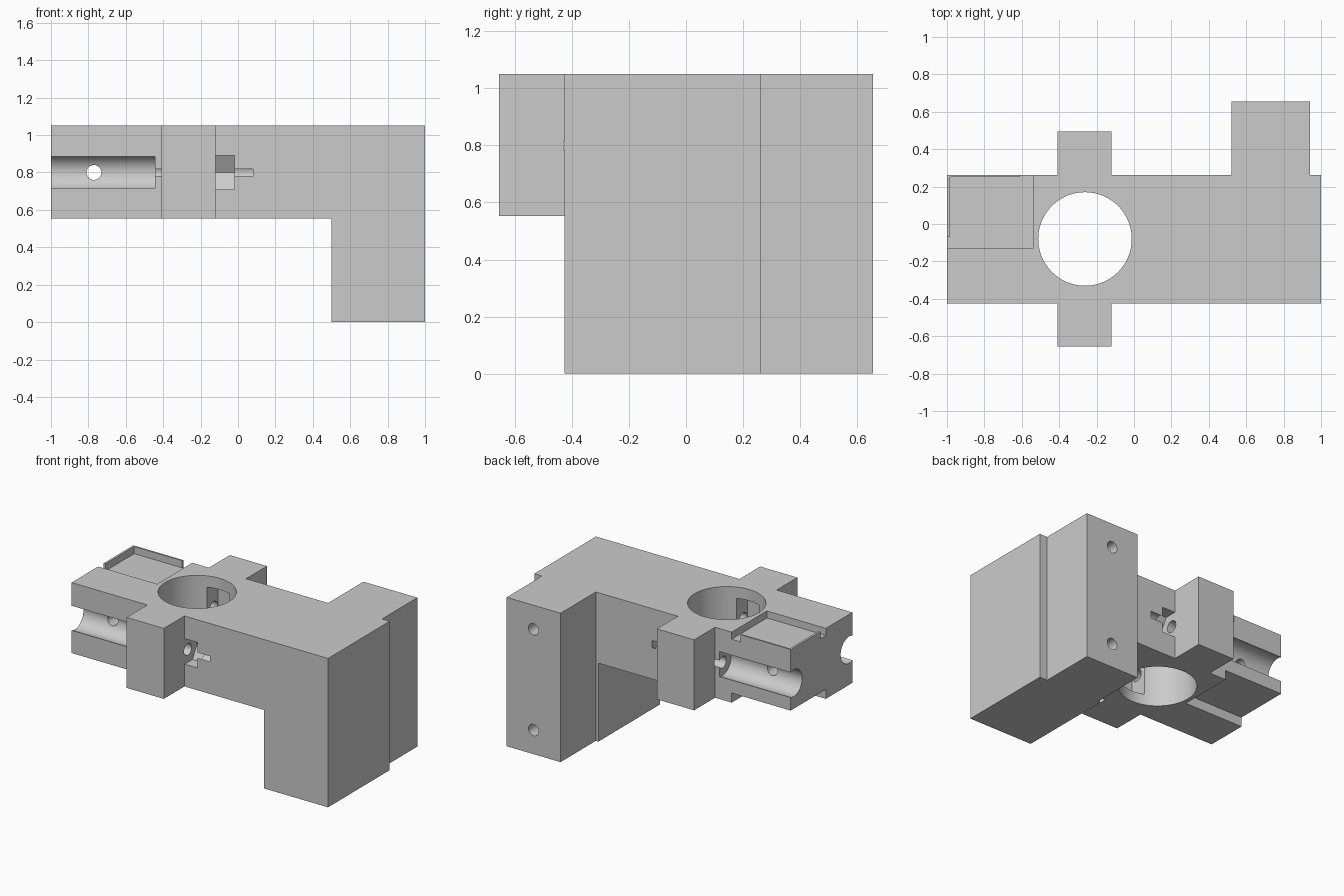
import bpy, bmesh, math
from mathutils import Matrix

if "Cube" in bpy.data.objects:
    bpy.data.objects.remove(bpy.data.objects["Cube"], do_unlink=True)

MID_Y = -0.08      # symmetry plane of the beam
AXIS_Z = 0.80      # height of all horizontal bores
BACK, FRONT = 0.262, -0.425
helpers = []


def add_object(name, bm):
    bmesh.ops.recalc_face_normals(bm, faces=bm.faces[:])
    mesh = bpy.data.meshes.new(name)
    bm.to_mesh(mesh)
    bm.free()
    ob = bpy.data.objects.new(name, mesh)
    bpy.context.collection.objects.link(ob)
    return ob


def prism(name, outline, z0, z1):
    bm = bmesh.new()
    face = bm.faces.new([bm.verts.new((x, y, z0)) for x, y in outline])
    ext = bmesh.ops.extrude_face_region(bm, geom=[face])
    top = [v for v in ext["geom"] if isinstance(v, bmesh.types.BMVert)]
    bmesh.ops.translate(bm, verts=top, vec=(0, 0, z1 - z0))
    return add_object(name, bm)


def box(name, x0, x1, y0, y1, z0, z1):
    return prism(name, [(x0, y0), (x1, y0), (x1, y1), (x0, y1)], z0, z1)


def rod(name, axis, start, end, a, b, radius, sides=48):
    """Cylinder along an axis; a, b are the other two coordinates in order."""
    mid = (start + end) / 2
    turn, centre = {
        "x": (Matrix.Rotation(math.pi / 2, 4, "Y"), (mid, a, b)),
        "y": (Matrix.Rotation(math.pi / 2, 4, "X"), (a, mid, b)),
        "z": (Matrix.Identity(4), (a, b, mid)),
    }[axis]
    bm = bmesh.new()
    bmesh.ops.create_cone(bm, cap_ends=True, segments=sides, radius1=radius, radius2=radius,
                          depth=end - start, matrix=Matrix.Translation(centre) @ turn)
    return add_object(name, bm)


def combine(body, other, operation):
    mod = body.modifiers.new(other.name, "BOOLEAN")
    mod.operation, mod.solver, mod.object = operation, "EXACT", other
    other.hide_render = True
    helpers.append(other)


# Beam with cross wing and rear boss, as one plan outline
wing_l, wing_r, boss_l, boss_r = -0.41, -0.12, 0.52, 0.94
wing_front, wing_back, boss_back = -0.655, 0.495, 0.655
body = prism("bracket_body", [
    (-1, FRONT), (wing_l, FRONT), (wing_l, wing_front), (wing_r, wing_front), (wing_r, FRONT),
    (1, FRONT), (1, BACK), (boss_r, BACK), (boss_r, boss_back), (boss_l, boss_back),
    (boss_l, BACK), (wing_r, BACK), (wing_r, wing_back), (wing_l, wing_back),
    (wing_l, BACK), (-1, BACK)], 0.553, 1.05)

# Leg and boss running down to the floor
leg = prism("leg", [
    (0.5, FRONT), (1, FRONT), (1, BACK), (boss_r, BACK), (boss_r, boss_back),
    (boss_l, boss_back), (boss_l, BACK), (0.5, BACK)], 0, 0.7)
combine(body, leg, "UNION")

cutters = [
    # Main vertical bore and the pockets opening from it into the wings
    rod("main_bore", "z", 0.4, 1.2, -0.262, MID_Y, 0.25, 96),
    box("bore_pockets", -0.35, -0.175, MID_Y - 0.355, MID_Y + 0.355, 0.63, 0.97),
    # Cross hole between the two side channels
    rod("cross_hole", "y", -0.5, 0.35, -0.77, AXIS_Z, 0.04, 32),
    # Top tray with thin lips and two open corners
    box("top_tray", -0.985, -0.54, -0.13, 0.25, 1.0, 1.1),
    box("tray_end_gap", -1.1, -0.9, -0.13, -0.07, 1.0, 1.1),
    box("tray_back_gap", -0.61, -0.54, 0.2, 0.4, 1.0, 1.1),
    # Step under the end
    box("bottom_step", -1.1, -0.54, -0.13, 0.4, 0.4, 0.62),
]

# Channel, screw bore and nut pocket, mirrored front and back
for side, label in ((-1, "front"), (1, "back")):
    y = MID_Y + side * 0.3085
    cutters += [
        rod(label + "_channel", "x", -1.1, -0.445, y, AXIS_Z, 0.094),
        rod(label + "_screw_bore", "x", -0.5, 0.08, y, AXIS_Z, 0.0415, 32),
        rod(label + "_nut_pocket", "x", -0.119, -0.018, y, AXIS_Z, 0.104, 6),
    ]

# Mounting holes in the rear boss
for z in (0.17, 0.88):
    cutters.append(rod("mounting_hole", "y", 0.3, 0.8, 0.73, z, 0.04, 32))

for cutter in cutters:
    combine(body, cutter, "DIFFERENCE")

# Bake the booleans and discard the helpers
depsgraph = bpy.context.evaluated_depsgraph_get()
depsgraph.update()
baked = bpy.data.meshes.new_from_object(body.evaluated_get(depsgraph))
body.modifiers.clear()
body.data = baked
for helper in helpers:
    bpy.data.objects.remove(helper, do_unlink=True)

# Single grey material
grey = bpy.data.materials.new("plain_grey")
grey.use_nodes = True
colour = (0.6, 0.6, 0.6, 1)
grey.diffuse_color = colour
grey.node_tree.nodes["Principled BSDF"].inputs["Base Color"].default_value = colour
body.data.materials.clear()
body.data.materials.append(grey)

# Smooth bores with sharp edges
bpy.ops.object.select_all(action="DESELECT")
body.select_set(True)
bpy.context.view_layer.objects.active = body
bpy.ops.object.shade_smooth_by_angle(angle=math.radians(30))
